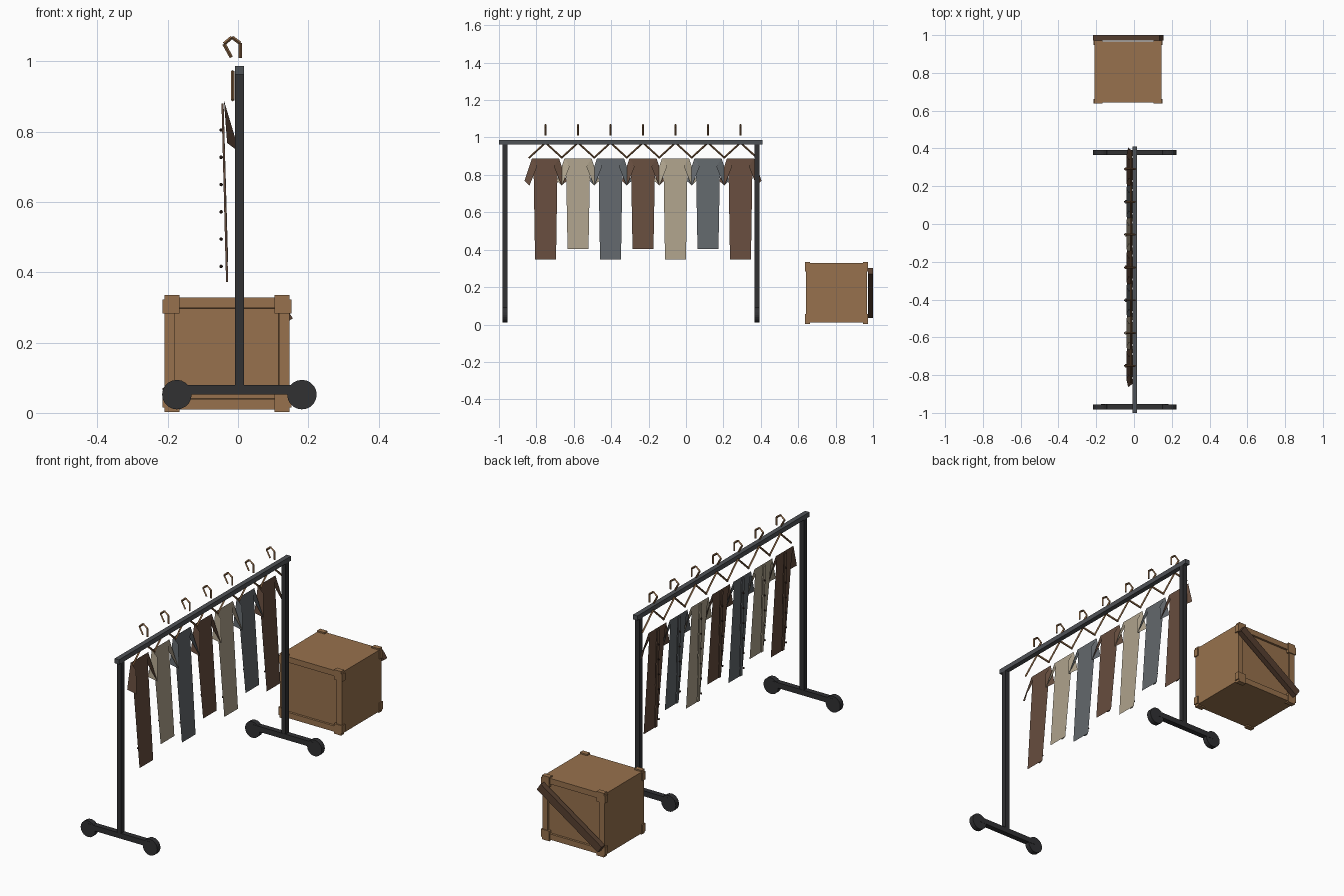
import bpy, bmesh, math
from mathutils import Vector

if "Cube" in bpy.data.objects:
    bpy.data.objects.remove(bpy.data.objects["Cube"], do_unlink=True)


def material(name, rgb):
    m = bpy.data.materials.new(name)
    m.use_nodes = True
    col = [(c / 255) ** 2.2 for c in rgb] + [1]
    m.diffuse_color = col
    m.node_tree.nodes["Principled BSDF"].inputs["Base Color"].default_value = col
    return m


BLACK = material("black iron", (52, 52, 54))
STEEL = material("grey steel", (80, 83, 87))
WOOD = material("crate wood", (150, 113, 78))
DARK_WOOD = material("dark wood", (88, 66, 52))
HANGER = material("hanger wood", (140, 104, 72))
BROWN = material("brown cloth", (102, 78, 64))
TAN = material("tan cloth", (172, 160, 138))
GREY = material("grey cloth", (98, 103, 107))
TRIM = material("dark trim", (52, 38, 32))


def finish(name, bm, mat):
    mesh = bpy.data.meshes.new(name)
    bm.to_mesh(mesh)
    bm.free()
    mesh.materials.append(mat)
    ob = bpy.data.objects.new(name, mesh)
    bpy.context.collection.objects.link(ob)
    return ob


def add_box(bm, lo, hi):
    lo, hi = Vector(lo), Vector(hi)
    verts = bmesh.ops.create_cube(bm, size=1)["verts"]
    for v in verts:
        v.co = (lo + hi) / 2 + v.co * (hi - lo)
    return verts


def box(name, lo, hi, mat):
    bm = bmesh.new()
    add_box(bm, lo, hi)
    return finish(name, bm, mat)


def add_rod(bm, a, b, r, sides=4):
    a, b = Vector(a), Vector(b)
    d = b - a
    verts = bmesh.ops.create_cone(bm, cap_ends=True, segments=sides, radius1=r,
                                  radius2=r, depth=d.length)["verts"]
    rot = d.to_track_quat("Z", "Y")
    for v in verts:
        v.co = (a + b) / 2 + rot @ v.co


# Rack: top rail, posts, feet and wheels
X0, X1 = -0.008, 0.017
box("top_rail", (X0, -1, 0.963), (X1, 0.41, 0.987), STEEL)
for side, y in (("front", -0.968), ("back", 0.379)):
    box(side + "_post", (X0, y - 0.013, 0.07), (X1, y + 0.013, 0.963), BLACK)
    box(side + "_foot", (-0.174, y - 0.014, 0.052), (0.182, y + 0.014, 0.08), BLACK)
    for end, x in (("right", -0.174), ("left", 0.182)):
        bm = bmesh.new()
        add_rod(bm, (x, y - 0.013, 0.052), (x, y + 0.013, 0.052), 0.042, 20)
        finish(f"{side}_{end}_wheel", bm, BLACK)


# Hangers: open hook above the rail and two sloping arms
def hanger(name, y):
    bm = bmesh.new()
    hook = [(-0.019, 1.012), (-0.04, 1.05), (-0.017, 1.069), (0.006, 1.052), (0.006, 1.01)]
    for (xa, za), (xb, zb) in zip(hook, hook[1:]):
        add_rod(bm, (xa, y, za), (xb, y, zb), 0.005)
    for s in (-1, 1):
        add_rod(bm, (-0.015, y, 0.972), (-0.015, y + s * 0.09, 0.89), 0.005)
    finish(name, bm, HANGER)


# Garments: leaning cloth sheet, two sleeves, a placket and buttons
def garment(name, y, bottom, mat):
    bm = bmesh.new()
    lean = 0.04 / (0.889 - bottom)

    def sheet(points):
        bm.faces.new([bm.verts.new((x, y + dy, z)) for x, dy, z in points])

    profile = [(0.073, 0.889), (0.064, 0.84), (0.056, bottom)]
    outline = profile + [(-dy, z) for dy, z in reversed(profile)]
    sheet([(-lean * (z - bottom), dy, z) for dy, z in outline])
    for s in (-1, 1):
        sheet([(-0.04, s * 0.072, 0.889), (-0.031, s * 0.113, 0.768),
               (0.004, s * 0.086, 0.742), (-0.027, s * 0.045, 0.845)])
    finish(name, bm, mat)

    bm = bmesh.new()
    for v in add_box(bm, (-0.003, y - 0.009, bottom + 0.025), (0.003, y + 0.009, 0.88)):
        v.co.x -= 0.031 + 0.013 * (v.co.z > 0.8)
    finish(name + "_placket", bm, mat)

    bm = bmesh.new()
    for i in range(6 if bottom < 0.4 else 5):
        ball = bmesh.ops.create_uvsphere(bm, u_segments=8, v_segments=6, radius=0.005)
        bmesh.ops.translate(bm, verts=ball["verts"], vec=(-0.048, y, 0.805 - 0.0776 * i))
    finish(name + "_buttons", bm, TRIM)


for i in range(7):
    y = -0.751 + 0.1737 * i
    hanger(f"hanger_{i + 1}", y)
    garment(f"garment_{i + 1}", y, 0.405 if i % 2 else 0.347, (BROWN, TAN, GREY)[i % 3])

# Crate: body with recessed front and back panels
CX0, CX1, CY0, CY1, CZ0, CZ1 = -0.209, 0.146, 0.642, 0.967, 0.01, 0.328
bm = bmesh.new()
add_box(bm, (CX0, CY0, CZ0), (CX1, CY1, CZ1))
bm.normal_update()
ends = [f for f in bm.faces if abs(f.normal.y) > 0.9]
bmesh.ops.inset_individual(bm, faces=ends, thickness=0.042, depth=0)
bmesh.ops.inset_individual(bm, faces=ends, thickness=0.001, depth=-0.01)
finish("crate_body", bm, WOOD)

# Crate corner brackets: overlapping plates wrapping each corner
bm = bmesh.new()
for x, sx in ((CX0, 1), (CX1, -1)):
    for ya, yb in ((CY0 - 0.005, CY0 + 0.02), (CY1 - 0.02, CY1 + 0.005)):
        for z, sz in ((CZ0, 1), (CZ1, -1)):
            for dx, dz in ((0, -0.007), (-0.006, 0.005)):
                xs = sorted((x + sx * dx, x + sx * 0.042))
                zs = sorted((z + sz * dz, z + sz * 0.045))
                add_box(bm, (xs[0], ya, zs[0]), (xs[1], yb, zs[1]))
finish("crate_corners", bm, WOOD)

# Diagonal brace on the back of the crate
bm = bmesh.new()
a, b = Vector((-0.205, 0, 0.052)), Vector((0.145, 0, 0.286))
d = b - a
for v in add_box(bm, (-d.length / 2, 0.972, -0.02), (d.length / 2, 1.0, 0.02)):
    t = math.atan2(d.z, d.x)
    x, z = v.co.x, v.co.z
    mid = (a + b) / 2
    v.co.x = mid.x + x * math.cos(t) - z * math.sin(t)
    v.co.z = mid.z + x * math.sin(t) + z * math.cos(t)
finish("crate_brace", bm, DARK_WOOD)
